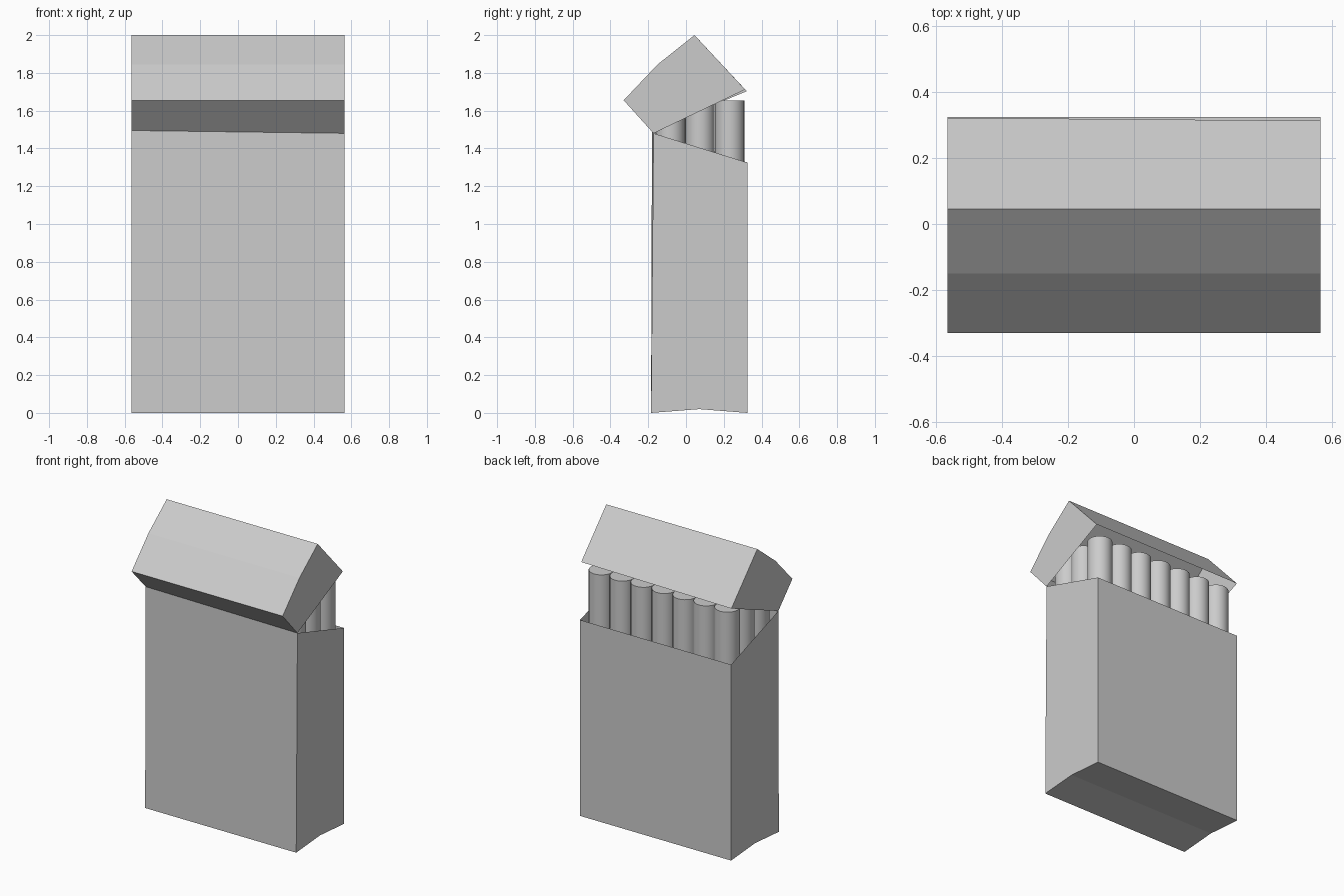
import bpy, bmesh

if "Cube" in bpy.data.objects:
    bpy.data.objects.remove(bpy.data.objects["Cube"])

HALF_W = 0.565


def open_shell(name, left, right, open_edges):
    """Thin card shell: two y-z side profiles joined by panels, with some panels left open."""
    bm = bmesh.new()
    a = [bm.verts.new((-HALF_W, y, z)) for y, z in left]
    b = [bm.verts.new((HALF_W, y, z)) for y, z in right]
    n = len(a)
    bm.faces.new(a)
    bm.faces.new(b[::-1])
    for i in range(n):
        if i not in open_edges:
            j = (i + 1) % n
            bm.faces.new((a[j], a[i], b[i], b[j]))
    # profiles run counter-clockwise seen from +x, so flip to face outwards
    bmesh.ops.reverse_faces(bm, faces=bm.faces[:])
    mesh = bpy.data.meshes.new(name)
    bm.to_mesh(mesh)
    bm.free()
    obj = bpy.data.objects.new(name, mesh)
    bpy.context.collection.objects.link(obj)
    return obj


# Carton body: creased bottom, sloping open top
base = [(-0.185, 0), (0.07, 0.02), (0.325, 0), (0.325, 1.325)]
open_shell("carton_body", base + [(-0.18, 1.495)], base + [(-0.172, 1.48)], {3})

# Flip-top lid, tilted about the front hinge and open underneath
lid_top = [(0.045, 2.0), (-0.15, 1.845), (-0.33, 1.655)]
open_shell("flip_lid",
           [(-0.18, 1.495), (0.322, 1.703)] + lid_top,
           [(-0.172, 1.48), (0.313, 1.712)] + lid_top, {0})

# Rows of sticks standing inside the carton
RADIUS, PITCH, BOTTOM, TOP = 0.078, 0.157, 0.03, 1.655
bpy.ops.mesh.primitive_cylinder_add(vertices=24, radius=RADIUS, depth=TOP - BOTTOM,
                                    location=(0, 0, (TOP + BOTTOM) / 2))
first = bpy.context.object
bpy.ops.object.shade_smooth_by_angle()
for row in range(3):
    for col in range(7):
        stick = first if row == col == 0 else first.copy()
        stick.name = f"stick_{row + 1}_{col + 1}"
        stick.location.x = (col - 3) * PITCH
        stick.location.y = 0.231 - row * PITCH
        if stick is not first:
            bpy.context.collection.objects.link(stick)
